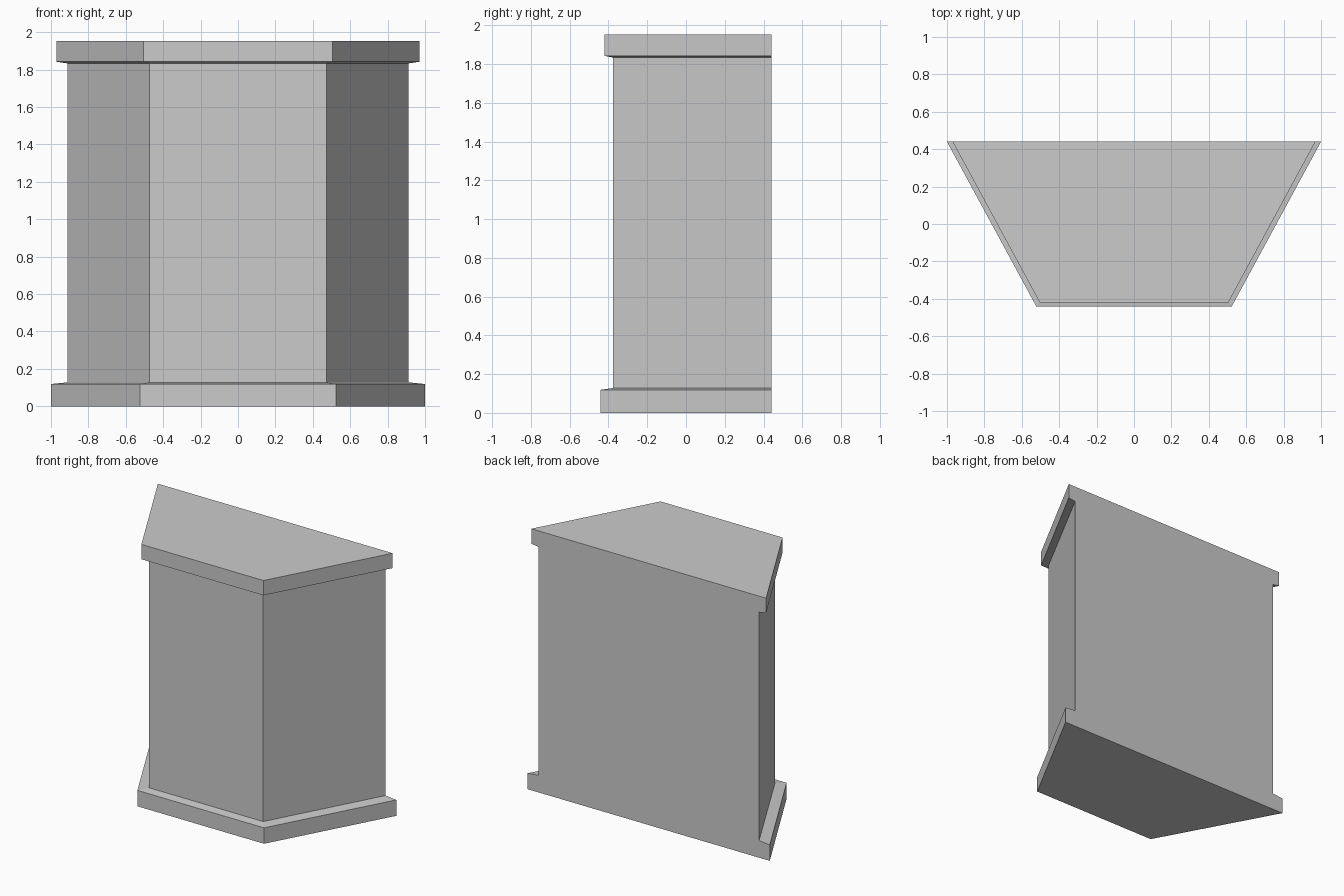
import bpy
import bmesh

cube = bpy.data.objects.get("Cube")
if cube:
    bpy.data.objects.remove(cube, do_unlink=True)

BACK_Y = 0.44

# One plain grey stone colour
stone = bpy.data.materials.new("grey_stone")
stone.use_nodes = True
grey = (0.6, 0.6, 0.6, 1.0)
stone.diffuse_color = grey
stone.node_tree.nodes["Principled BSDF"].inputs["Base Color"].default_value = grey


def trapezoid_loft(name, sections, cap_bottom=False, cap_top=False):
    """Loft trapezoids given as (back half width, front half width, front y, z)."""
    bm = bmesh.new()
    rings = []
    for back, front, y, z in sections:
        corners = ((-front, y), (front, y), (back, BACK_Y), (-back, BACK_Y))
        rings.append([bm.verts.new((cx, cy, z)) for cx, cy in corners])
    for low, high in zip(rings, rings[1:]):
        for i in range(4):
            j = (i + 1) % 4
            # the back edges of a ledge lie in one plane with the back wall
            bm.faces.new((low[i], low[j], high[j], high[i]))
    if cap_bottom:
        bm.faces.new(rings[0][::-1])
    if cap_top:
        bm.faces.new(rings[-1])
    mesh = bpy.data.meshes.new(name)
    bm.to_mesh(mesh)
    bm.free()
    mesh.materials.append(stone)
    obj = bpy.data.objects.new(name, mesh)
    bpy.context.collection.objects.link(obj)
    return obj


# Outlines of the three parts
base = (1.0, 0.523, -0.44)
shaft = (0.912, 0.472, -0.377)
cap = (0.97, 0.504, -0.42)

# Plinth with a slightly sloping ledge, plain shaft, and overhanging cap
trapezoid_loft("plinth", [(*base, 0.0), (*base, 0.119), (*shaft, 0.128)], cap_bottom=True)
trapezoid_loft("shaft", [(*shaft, 0.128), (*shaft, 1.833)])
trapezoid_loft("cap", [(*shaft, 1.833), (*cap, 1.842), (*cap, 1.953)], cap_top=True)
